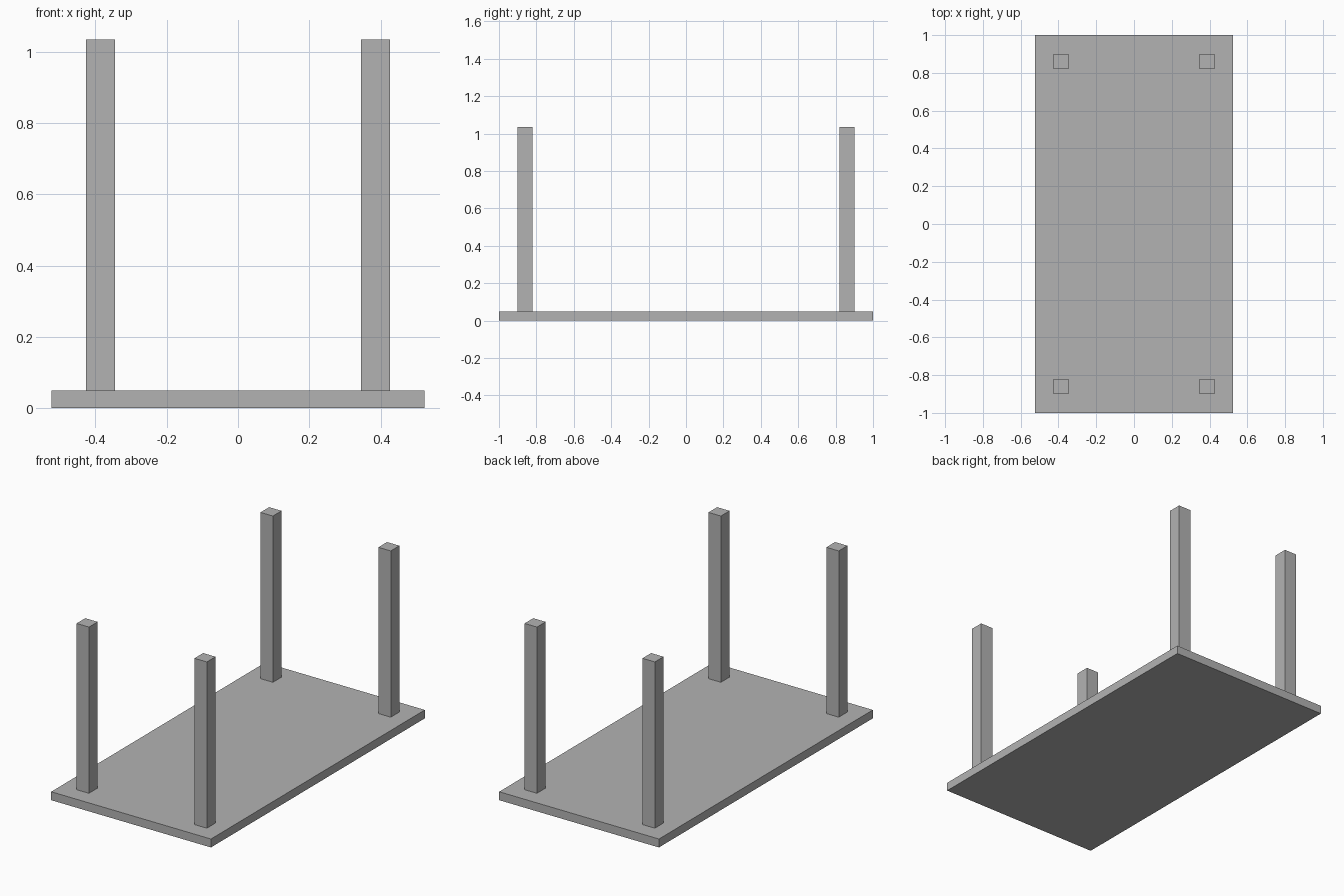
import bpy

cube = bpy.data.objects.get("Cube")
if cube:
    bpy.data.objects.remove(cube, do_unlink=True)

# Single plain grey finish
grey = bpy.data.materials.new("plain grey")
grey.use_nodes = True
colour = (0.45, 0.45, 0.45, 1)
grey.diffuse_color = colour
grey.node_tree.nodes["Principled BSDF"].inputs["Base Color"].default_value = colour


def box(name, centre, size):
    bpy.ops.mesh.primitive_cube_add(size=1, location=centre)
    ob = bpy.context.object
    ob.name = name
    ob.scale = size
    bpy.ops.object.transform_apply(location=False, rotation=False, scale=True)
    ob.data.materials.append(grey)
    return ob


TOP_THICK = 0.05
HEIGHT = 1.034
LEG = 0.081

# Upside-down table: the top lies on the ground
box("table_top", (0, 0, TOP_THICK / 2), (1.046, 2, TOP_THICK))

# Four square legs standing up from it
for side, sx in (("left", 1), ("right", -1)):
    for end, sy in (("front", -1), ("back", 1)):
        box(f"{end}_{side}_leg",
            (sx * 0.386, sy * 0.86, (TOP_THICK + HEIGHT) / 2),
            (LEG, LEG, HEIGHT - TOP_THICK))
